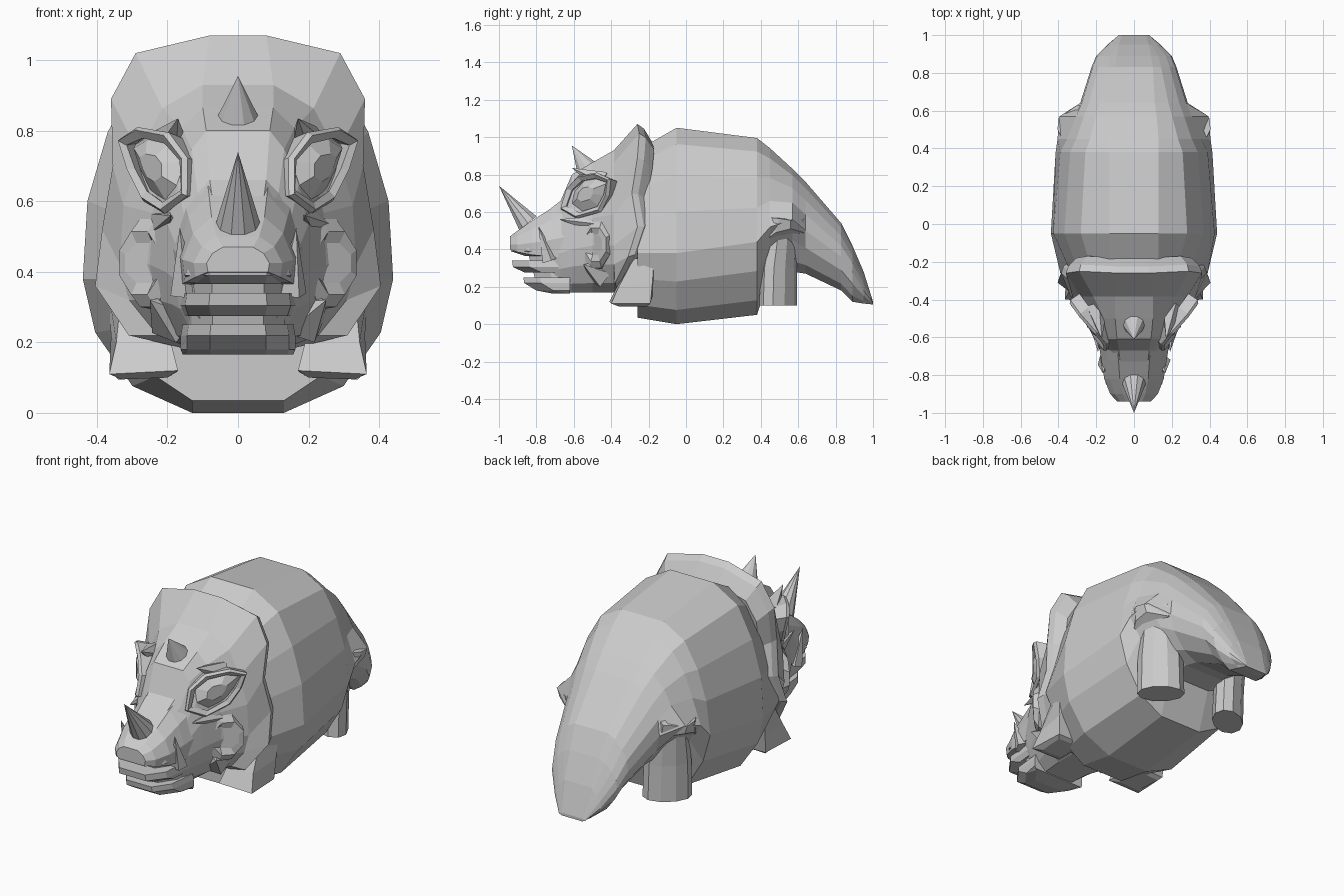
import bpy, bmesh, math
from mathutils import Vector

if "Cube" in bpy.data.objects:
    bpy.data.objects.remove(bpy.data.objects["Cube"])

grey = bpy.data.materials.new("stone_grey")
grey.diffuse_color = (0.6, 0.6, 0.6, 1)
grey.use_nodes = True
grey.node_tree.nodes["Principled BSDF"].inputs["Base Color"].default_value = grey.diffuse_color


def finish(name, bm):
    bmesh.ops.recalc_face_normals(bm, faces=bm.faces)
    me = bpy.data.meshes.new(name)
    bm.to_mesh(me)
    bm.free()
    me.materials.append(grey)
    ob = bpy.data.objects.new(name, me)
    bpy.context.collection.objects.link(ob)
    return ob


def loft(name, rings, closed=False):
    """Skin closed rings of points; cap the ends unless the rings form a loop."""
    bm = bmesh.new()
    vs = [[bm.verts.new(p) for p in r] for r in rings]
    n, m = len(rings[0]), len(rings)
    for j in range(m if closed else m - 1):
        a, b = vs[j], vs[(j + 1) % m]
        for i in range(n):
            k = (i + 1) % n
            bm.faces.new((a[i], a[k], b[k], b[i]))
    if not closed:
        bm.faces.new(vs[0])
        bm.faces.new(vs[-1])
    return finish(name, bm)


def sym(half):
    """Close a half outline by mirroring it in x."""
    return half + [(-x, y, z) for x, y, z in reversed(half)]


def section(y, zb, zt, w, zm, flat, k=1.0):
    """Rounded barrel cross-section at y; k below 1 pinches it around its widest line."""
    lo, hi = zm - zb, zt - zm
    f = min(flat, w * 0.8)
    return sym([(x, y, z) for x, z in (
        (f, zb), (max(f, .68 * w * k), zb + .2 * lo), (.92 * w * k, zb + .6 * lo), (w, zm),
        (.97 * w * k, zm + .33 * hi), (.84 * w * k, zm + .62 * hi),
        (max(f, .64 * w * k), zm + .87 * hi), (f, zt))])


def cone(name, base, tip, r, n=10):
    base, tip = Vector(base), Vector(tip)
    q = (tip - base).to_track_quat('Z', 'Y')
    bm = bmesh.new()
    ring = [bm.verts.new(base + q @ Vector((r * math.cos(t), r * math.sin(t), 0)))
            for t in (2 * math.pi * i / n for i in range(n))]
    top = bm.verts.new(tip)
    bm.faces.new(ring)
    for i in range(n):
        bm.faces.new((ring[i], ring[(i + 1) % n], top))
    finish(name, bm)


# Barrel body running into the drooping tail
loft("body_and_tail", [section(*s) for s in (
    (-.26, .035, .93, .39, .38, .13, .88), (-.05, 0, 1.05, .44, .38, .13),
    (.38, .05, .995, .415, .44, .13, .97), (.45, .27, .94, .405, .52, .13, .90),
    (.57, .28, .83, .395, .56, .12, .80), (.64, .27, .76, .285, .50, .11),
    (.83, .18, .54, .225, .36, .10), (.89, .12, .42, .20, .28, .09),
    (.95, .11, .28, .14, .18, .08), (1.0, .105, .12, .08, .112, .07))])

# Frill rim: swept back at the top, forward at the jaw
rim = [(.10, -.36, .17), (.31, -.38, .22), (.405, -.31, .36), (.385, -.26, .52),
       (.355, -.29, .70), (.36, -.26, .89), (.29, -.25, 1.02), (.08, -.26, 1.07)]
back = [(x * .97, y + .035, .58 + (z - .58) * .95) for x, y, z in rim]
neck = [(x * .85, y + .08, .58 + (z - .58) * .8) for x, y, z in rim]

# Head: neck, frill, then one continuous slope down the forehead
loft("head_and_frill", [sym(neck), sym(back), sym(rim)] + [section(*s) for s in (
    (-.385, .17, .93, .335, .42, .10), (-.50, .17, .865, .25, .42, .10),
    (-.61, .17, .80, .205, .40, .09), (-.67, .17, .66, .18, .38, .08),
    (-.76, .19, .59, .13, .36, .07))])

# Upper muzzle sloping down to the blunt nose
loft("muzzle", [sym([(w, y, zb), (w * 1.05, y, zb + .35 * (zt - zb)),
                     (w * .85, y, zb + .75 * (zt - zb)), (w * .5, y, zt)])
                for y, zb, zt, w in ((-.62, .36, .68, .18), (-.72, .36, .62, .165),
                                     (-.82, .37, .555, .15), (-.90, .385, .50, .12),
                                     (-.94, .40, .47, .085))])


# Stacked lips and jaw, with a recessed mouth between them
def lip(name, levels):
    loft(name, [sym([(w * .55, f, z), (w, f + .09, z), (w * 1.12, -.62, z)])
                for z, f, w in levels])


lip("upper_lip", ((.365, -.86, .14), (.39, -.935, .15), (.42, -.94, .14)))
lip("mouth", ((.18, -.79, .13), (.40, -.85, .135)))
lip("middle_lip", ((.275, -.86, .14), (.305, -.925, .15), (.34, -.93, .145)))
lip("lower_jaw", ((.165, -.72, .14), (.18, -.80, .145), (.22, -.865, .145), (.25, -.87, .14)))

# Horns
cone("nose_horn", (0, -.845, .54), (0, -1.0, .74), .062)
cone("brow_horn", (0, -.535, .84), (0, -.61, .955), .058)

for s, side in ((1, "left"), (-1, "right")):
    # Eye socket rim: diamond-section tube around an almond loop
    loop = [Vector(p) for p in ((.15, -.66, .62), (.15, -.63, .72), (.20, -.57, .785),
                                (.28, -.48, .80), (.33, -.41, .77), (.305, -.42, .69),
                                (.265, -.46, .61), (.21, -.58, .575))]
    mid = sum(loop, Vector()) / 8
    out = Vector((.7, -.7, .1))
    rings = []
    for p in loop:
        d = (p - mid).normalized()
        rings.append([(s * q.x, q.y, q.z) for q in
                      (p + d * .012, p + out * .015, p - d * .025, p - out * .06)])
    loft(side + "_eye_rim", rings, closed=True)

    # Faceted eye inside the rim
    rings = []
    for k, push in ((.95, -.05), (.75, -.015), (.35, .015)):
        rings.append([(s * q.x, q.y, q.z) for q in
                      (mid + (p - mid) * k + out * push for p in loop)])
    loft(side + "_eye", rings)

    # Brow ridge and cheek ridges
    cone(side + "_brow_ridge", (s * .20, -.44, .76), (s * .17, -.61, .835), .06, 5)
    cone(side + "_cheek_ridge", (s * .22, -.42, .53), (s * .19, -.68, .56), .06, 5)
    cone(side + "_jaw_spike", (s * .18, -.45, .27), (s * .25, -.55, .32), .08, 5)

    # Tusk at the corner of the mouth
    cone(side + "_tusk", (s * .15, -.73, .34), (s * .165, -.79, .525), .045, 5)

    # Jaw muscle plate
    rings = []
    for x, k in ((.18, 1.1), (.255, 1), (.28, .72), (.265, .45)):
        rings.append([(s * (x + .06 * math.cos(t)), -.485 + .085 * k * math.cos(t),
                       .425 + .135 * k * math.sin(t))
                      for t in (math.pi * (i + .5) / 4 for i in range(8))])
    loft(side + "_jaw_plate", rings)

    # Stubby splayed front leg
    loft(side + "_front_leg", [[(s * x, y, z) for x, y, z in r] for r in (
        ((.20, -.36, .10), (.33, -.36, .095), (.34, -.21, .095), (.20, -.21, .10)),
        ((.17, -.41, .12), (.365, -.40, .11), (.355, -.19, .11), (.18, -.19, .11)),
        ((.19, -.37, .20), (.345, -.36, .20), (.36, -.18, .22), (.20, -.16, .22)),
        ((.22, -.30, .35), (.33, -.28, .35), (.37, -.17, .36), (.25, -.12, .36)))])

    # Column hind leg: oval section turned outward
    rings = []
    for z, a, b, x, y in ((.10, .125, .08, .23, .493), (.30, .12, .078, .235, .497),
                          (.46, .10, .07, .25, .51), (.55, .08, .06, .27, .525)):
        ring = []
        for t in (math.pi * i / 5 for i in range(10)):
            u, v = a * math.cos(t), b * math.sin(t)
            ring.append((s * (x + .77 * u + .64 * v), y - .64 * u + .77 * v, z))
        rings.append(ring)
    loft(side + "_hind_leg", rings)

    # Hip flare overhanging the hind leg
    loft(side + "_hip", [[(s * x, y, z) for x, y, z in r] for r in (
        ((.20, .42, .42), (.20, .62, .42), (.20, .62, .66), (.20, .42, .70)),
        ((.37, .44, .46), (.29, .63, .49), (.30, .63, .56), (.38, .45, .57)),
        ((.39, .48, .49), (.385, .56, .51), (.40, .56, .555), (.405, .50, .565)))])
